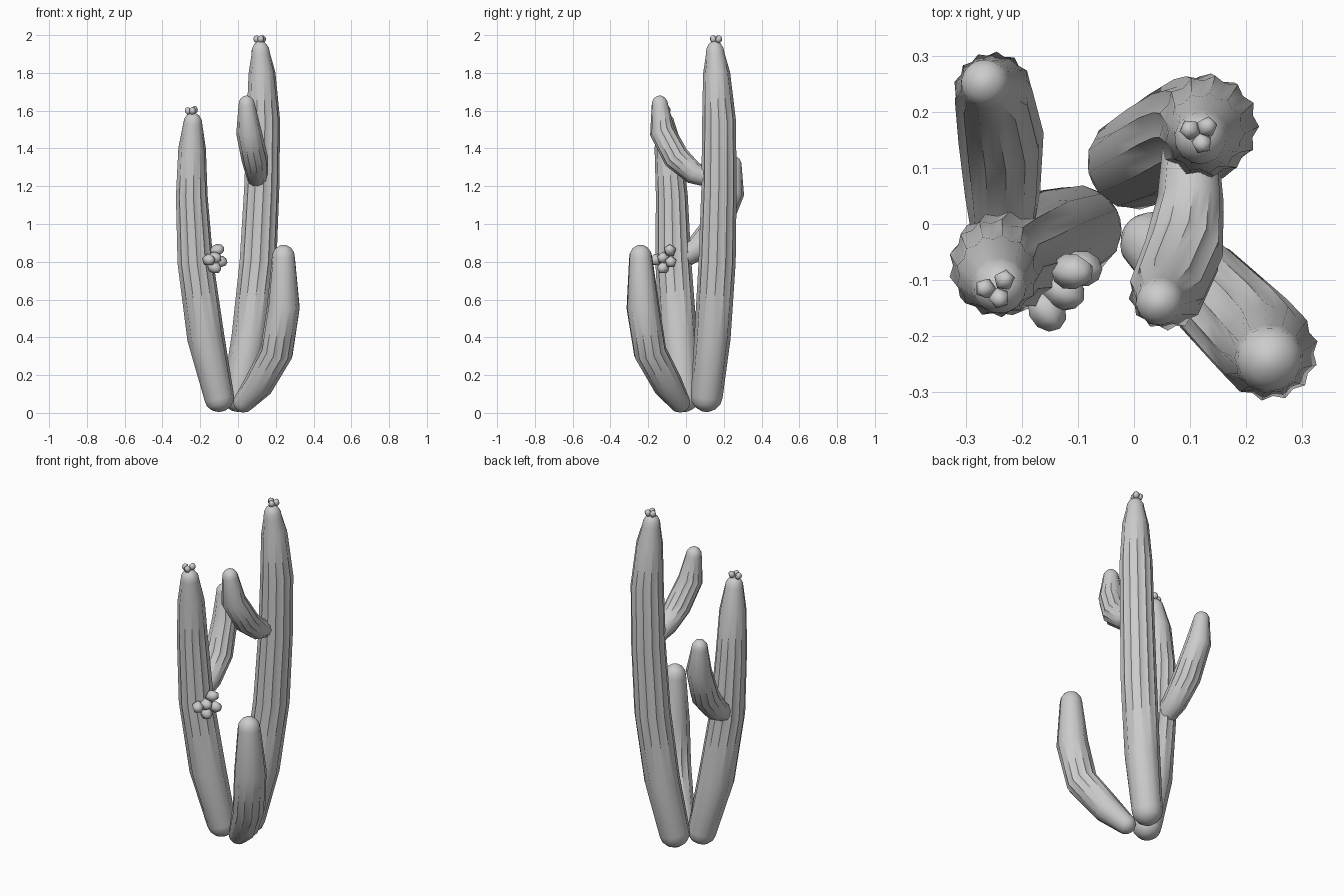
import bpy, bmesh, math
from mathutils import Vector

if "Cube" in bpy.data.objects:
    bpy.data.objects.remove(bpy.data.objects["Cube"])

grey = bpy.data.materials.new("plain grey")
grey.use_nodes = True
tone = (0.6, 0.6, 0.6, 1)
grey.diffuse_color = tone
grey.node_tree.nodes["Principled BSDF"].inputs["Base Color"].default_value = tone

RIBS = 13
DEPTH = 0.1


def finish(name, bm, angle):
    bmesh.ops.recalc_face_normals(bm, faces=bm.faces)
    mesh = bpy.data.meshes.new(name)
    bm.to_mesh(mesh)
    bm.free()
    mesh.materials.append(grey)
    obj = bpy.data.objects.new(name, mesh)
    bpy.context.collection.objects.link(obj)
    bpy.ops.object.select_all(action="DESELECT")
    obj.select_set(True)
    bpy.context.view_layer.objects.active = obj
    bpy.ops.object.shade_smooth_by_angle(angle=math.radians(angle))
    return obj


def stem(name, path, foot, tip):
    """Ribbed tube through (x, y, z, radius) points, with plain rounded ends."""
    pts = [Vector(p[:3]) for p in path]
    start = (pts[0] - pts[1]).normalized()
    end = (pts[-1] - pts[-2]).normalized()
    rings = []                                   # centre, radius, rib depth
    steps = [math.radians(a) for a in (25, 50, 75)]
    for a in reversed(steps):
        rings.append((pts[0] + start * foot * math.sin(a), path[0][3] * math.cos(a), 0))
    for i, p in enumerate(path):
        rings.append((pts[i], p[3], DEPTH if 0 < i < len(path) - 1 else 0.04))
    for a in steps:
        rings.append((pts[-1] + end * tip * math.sin(a), path[-1][3] * math.cos(a), 0))

    bm = bmesh.new()
    loops = []
    side = Vector((1, 0, 0))
    for i, (c, r, depth) in enumerate(rings):
        before, after = rings[max(i - 1, 0)][0], rings[min(i + 1, len(rings) - 1)][0]
        axis = (after - before).normalized()
        side = (side - axis * side.dot(axis)).normalized()
        other = axis.cross(side)
        loop = []
        for k in range(RIBS * 2):
            a = math.pi * k / RIBS
            rr = r * (1 - depth * (k % 2))
            loop.append(bm.verts.new(c + (side * math.cos(a) + other * math.sin(a)) * rr))
        loops.append(loop)
    n = RIBS * 2
    for lo, hi in zip(loops, loops[1:]):
        for k in range(n):
            bm.faces.new((lo[k], lo[(k + 1) % n], hi[(k + 1) % n], hi[k]))
    for loop, pole in ((loops[0], pts[0] + start * foot), (loops[-1], pts[-1] + end * tip)):
        v = bm.verts.new(pole)
        for k in range(n):
            bm.faces.new((loop[k], loop[(k + 1) % n], v))
    return finish(name, bm, 50)


def buds(name, centres, radius, root, stretch):
    """Five-sided buds pointing away from a root point."""
    bm = bmesh.new()
    for c in centres:
        c = Vector(c)
        turn = (c - Vector(root)).to_track_quat("Z", "Y")
        made = bmesh.ops.create_uvsphere(bm, u_segments=5, v_segments=5, radius=radius)
        for v in made["verts"]:
            v.co.z *= stretch
            v.co = c + turn @ v.co
    return finish(name, bm, 85)


# Main trunks
stem("tall_trunk", [(0.0, 0.11, 0.09, 0.085), (0.06, 0.14, 0.4, 0.097),
                    (0.105, 0.165, 0.8, 0.099), (0.125, 0.175, 1.2, 0.094),
                    (0.133, 0.175, 1.55, 0.09), (0.126, 0.162, 1.8, 0.072),
                    (0.12, 0.155, 1.9, 0.05)], 0.085, 0.07)
stem("middle_trunk", [(-0.1, -0.01, 0.08, 0.08), (-0.172, -0.04, 0.4, 0.1),
                      (-0.227, -0.067, 0.8, 0.096), (-0.246, -0.075, 1.15, 0.085),
                      (-0.244, -0.093, 1.4, 0.074), (-0.24, -0.11, 1.53, 0.051)], 0.075, 0.06)
stem("short_trunk", [(0.033, -0.036, 0.06, 0.057), (0.11, -0.097, 0.15, 0.08),
                     (0.205, -0.19, 0.32, 0.088), (0.241, -0.228, 0.56, 0.088),
                     (0.241, -0.24, 0.82, 0.062)], 0.06, 0.07)

# Side arms
stem("tall_trunk_arm", [(0.1, 0.14, 1.24, 0.05), (0.1, 0.04, 1.27, 0.06),
                        (0.088, -0.05, 1.35, 0.071), (0.057, -0.125, 1.49, 0.068),
                        (0.046, -0.138, 1.63, 0.044)], 0.03, 0.05)
stem("middle_trunk_arm", [(-0.235, -0.02, 0.82, 0.055), (-0.235, 0.06, 0.87, 0.068),
                          (-0.238, 0.16, 0.985, 0.077), (-0.252, 0.24, 1.17, 0.07),
                          (-0.265, 0.25, 1.31, 0.045)], 0.03, 0.05)

# Flower buds
buds("tall_trunk_buds", [(0.1, 0.168, 1.978), (0.13, 0.173, 1.978), (0.121, 0.144, 1.978)],
     0.019, (0.118, 0.16, 1.93), 1.1)
buds("middle_trunk_buds", [(-0.265, -0.115, 1.598), (-0.231, -0.1, 1.604), (-0.24, -0.132, 1.598)],
     0.019, (-0.245, -0.115, 1.55), 1.1)
buds("side_buds", [(-0.11, -0.085, 0.86), (-0.155, -0.155, 0.81), (-0.125, -0.12, 0.77),
                   (-0.095, -0.08, 0.8), (-0.125, -0.12, 0.82)],
     0.034, (-0.21, -0.08, 0.815), 1.15)
